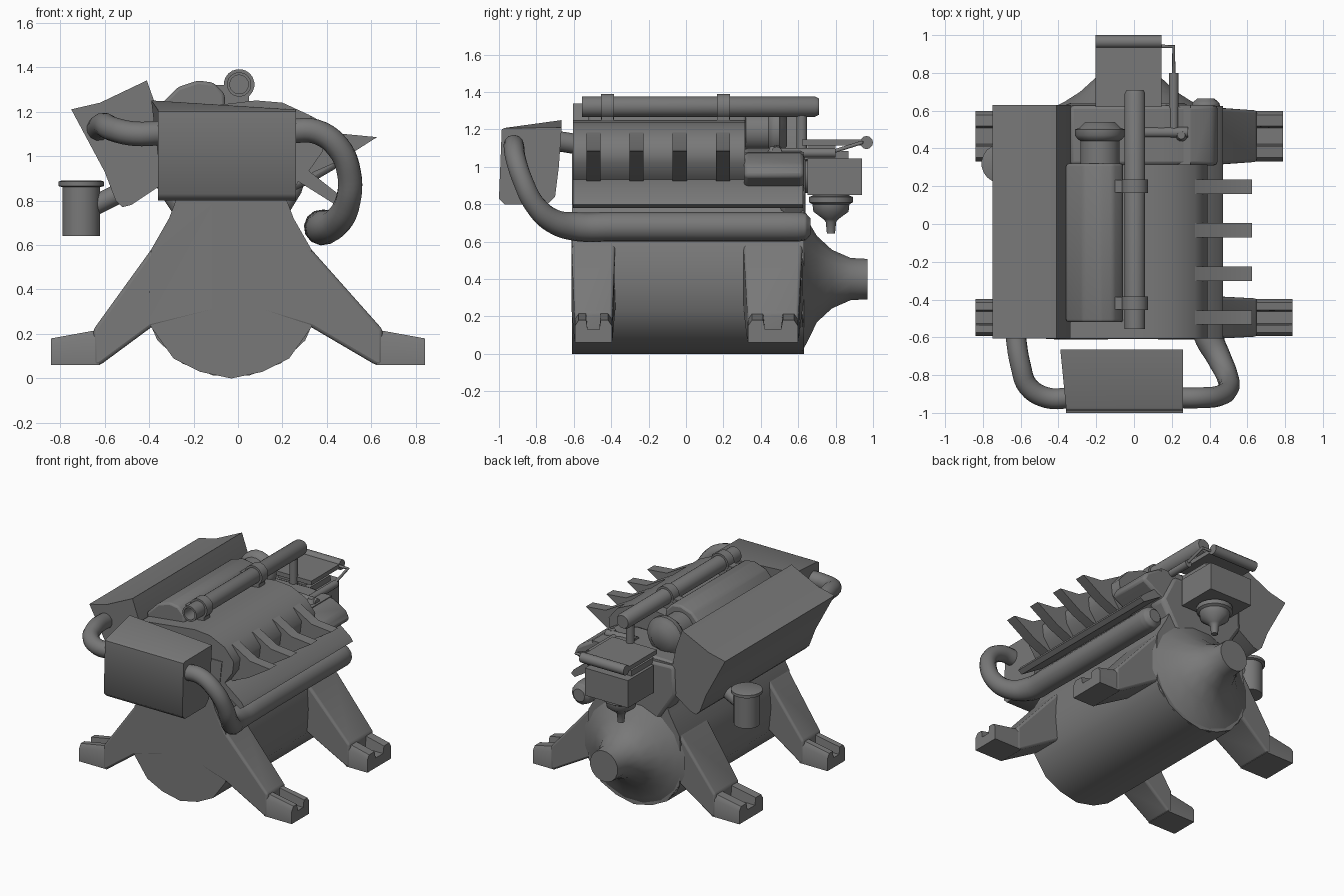
import bpy, bmesh, math

if "Cube" in bpy.data.objects:
    bpy.data.objects.remove(bpy.data.objects["Cube"])

# Dark grey paint used on every part
PAINT = bpy.data.materials.new("dark_grey")
PAINT.diffuse_color = (0.19, 0.19, 0.19, 1)
PAINT.use_nodes = True
PAINT.node_tree.nodes["Principled BSDF"].inputs["Base Color"].default_value = PAINT.diffuse_color


def finish(obj, bevel=0, seg=2, angle=50):
    obj.data.materials.clear()
    obj.data.materials.append(PAINT)
    bpy.ops.object.select_all(action='DESELECT')
    obj.select_set(True)
    bpy.context.view_layer.objects.active = obj
    if bevel:
        m = obj.modifiers.new("bevel", 'BEVEL')
        m.width, m.segments, m.limit_method = bevel, seg, 'ANGLE'
        m.angle_limit = math.radians(25)
    bpy.ops.object.shade_smooth_by_angle(angle=math.radians(angle))
    return obj


def mesh_obj(name, bm, **kw):
    bmesh.ops.recalc_face_normals(bm, faces=bm.faces)
    me = bpy.data.meshes.new(name)
    bm.to_mesh(me)
    bm.free()
    obj = bpy.data.objects.new(name, me)
    bpy.context.collection.objects.link(obj)
    return finish(obj, **kw)


def prism(name, pts, a, b, axis='y', **kw):
    """Extrude a 2D profile (xz for axis y, yz for axis x) from a to b."""
    bm = bmesh.new()
    at = (lambda p, t: (p[0], t, p[1])) if axis == 'y' else (lambda p, t: (t, p[0], p[1]))
    lo = [bm.verts.new(at(p, a)) for p in pts]
    hi = [bm.verts.new(at(p, b)) for p in pts]
    bm.faces.new(lo)
    bm.faces.new(hi)
    for i in range(len(pts)):
        j = (i + 1) % len(pts)
        bm.faces.new((lo[i], lo[j], hi[j], hi[i]))
    return mesh_obj(name, bm, **kw)


def box(name, x0, x1, y0, y1, z0, z1, **kw):
    return prism(name, [(x0, z0), (x1, z0), (x1, z1), (x0, z1)], y0, y1, **kw)


def loft(name, secs, axis='y', n=20, **kw):
    """Join elliptical rings (t, centre_u, centre_v, radius_u, radius_v)."""
    bm = bmesh.new()
    rings = []
    for t, cu, cv, ru, rv in secs:
        ring = []
        for i in range(n):
            a = math.tau * (i + 0.5) / n
            u, v = cu + ru * math.cos(a), cv + rv * math.sin(a)
            ring.append(bm.verts.new((u, t, v) if axis == 'y' else (u, v, t)))
        rings.append(ring)
    for r, s in zip(rings, rings[1:]):
        for i in range(n):
            j = (i + 1) % n
            bm.faces.new((r[i], r[j], s[j], s[i]))
    bm.faces.new(rings[0])
    bm.faces.new(rings[-1])
    return mesh_obj(name, bm, **kw)


def turned(name, cu, cv, prof, axis='y', **kw):
    return loft(name, [(t, cu, cv, r, r) for t, r in prof], axis, **kw)


def tube(name, pts, radius=1.0, smooth=True):
    """Pipe through points (x, y, z[, radius])."""
    cu = bpy.data.curves.new(name, 'CURVE')
    cu.dimensions, cu.bevel_depth, cu.bevel_resolution = '3D', 1.0, 4
    cu.use_fill_caps, cu.resolution_u = True, 5
    s = cu.splines.new('BEZIER')
    s.bezier_points.add(len(pts) - 1)
    for bp, p in zip(s.bezier_points, pts):
        bp.co = p[:3]
        bp.radius = p[3] if len(p) > 3 else radius
        bp.handle_left_type = bp.handle_right_type = 'AUTO' if smooth else 'VECTOR'
    obj = bpy.data.objects.new(name, cu)
    bpy.context.collection.objects.link(obj)
    bpy.ops.object.select_all(action='DESELECT')
    obj.select_set(True)
    bpy.context.view_layer.objects.active = obj
    bpy.ops.object.convert(target='MESH')
    return finish(bpy.context.object)


CX = -0.03  # crankshaft axis

# Crankcase with rounded sump
half = [(0.14, 0.03), (0.26, 0.09), (0.36, 0.23), (0.37, 0.4), (0.36, 0.58), (0.28, 0.72),
        (0.25, 0.8), (0.31, 0.9), (0.33, 1.08)]
prof = [(CX, 0)] + [(CX + x, z) for x, z in half] + [(CX - x, z) for x, z in reversed(half)]
prism("crankcase", prof, -0.61, 0.63)

# Bell housing and output shaft
loft("bell_housing", [(0.62, CX, 0.38, 0.40, 0.375), (0.65, CX, 0.39, 0.34, 0.33),
                      (0.70, CX, 0.40, 0.26, 0.235), (0.78, CX, 0.40, 0.17, 0.16),
                      (0.88, CX, 0.40, 0.115, 0.115), (0.97, CX, 0.40, 0.11, 0.11)], n=16)
prism("rear_shoulder", [(-0.37, 0.86), (-0.2, 0.6), (0.14, 0.6), (0.30, 0.86), (0.2, 1.06),
                        (-0.36, 1.08)], 0.5, 0.64, bevel=0.03)

# Four mounting legs with grooved feet
for side in (-1, 1):
    for end, y0, y1 in (("front", -0.61, -0.38), ("rear", 0.31, 0.62)):
        label = end + ("_right" if side > 0 else "_left")
        off = CX if side > 0 else -CX
        tip = 0.79 if label == "rear_right" else 0.84
        leg = [(0.1, 0.3), (0.36 + off, 0.23), (0.62, 0.06), (0.65, 0.06), (0.65, 0.22),
               (0.36 + off, 0.58), (0.28 + off, 0.72), (0.24 + off, 0.8), (0.1, 0.8)]
        o = prism(label + "_leg", [(side * x, z) for x, z in leg], y0, y1, bevel=0.03, seg=3)
        mid = (y0 + y1) / 2
        for v in o.data.vertices:
            if abs(v.co.x) > 0.6:
                v.co.y = mid + (v.co.y - mid) * 0.88
        w, g = (y1 - y0) * 0.43, (y1 - y0) * 0.17
        foot = [(mid - w, 0.06), (mid + w, 0.06), (mid + w, 0.19), (mid + w - 0.02, 0.22),
                (mid + g, 0.22), (mid + g * 0.8, 0.13), (mid - g * 0.8, 0.13), (mid - g, 0.22),
                (mid - w + 0.02, 0.22), (mid - w, 0.19)]
        f = prism(label + "_foot", foot, side * 0.62, side * tip, axis='x')
        for v in f.data.vertices:
            if abs(v.co.x) > 0.7 and v.co.z > 0.15:
                v.co.z -= 0.04

# Left bank cover
prism("left_bank_cover", [(-0.75, 1.21), (-0.62, 1.24), (-0.41, 1.34), (-0.36, 1.2), (-0.33, 1.05),
                          (-0.33, 0.88), (-0.48, 0.78), (-0.52, 0.77), (-0.55, 0.80),
                          (-0.60, 0.93)], -0.605, 0.63)

# Right bank: head, lower rear section, flange and port fins
prism("right_bank_head", [(-0.34, 1.0), (-0.34, 1.2), (0.08, 1.25), (0.2, 1.24), (0.32, 1.185),
                          (0.39, 1.10), (0.38, 1.02), (0.31, 0.92), (0.2, 0.85)], -0.605, 0.315)
prism("right_bank_rear", [(-0.34, 0.95), (-0.34, 1.09), (0.15, 1.1), (0.32, 1.07), (0.42, 1.01),
                          (0.45, 0.95), (0.33, 0.88), (0.2, 0.82)], 0.31, 0.63, bevel=0.02)
prism("right_flange", [(0.2, 0.97), (0.2, 0.93), (0.44, 0.78), (0.47, 0.80), (0.45, 0.83),
                       (0.31, 0.94)], -0.605, 0.625)
for i in range(4):
    y = -0.495 + i * 0.231
    prism("port_fin", [(0.30, 1.19), (0.33, 1.18), (0.47, 1.10), (0.625, 1.085), (0.46, 0.98),
                       (0.30, 0.91)], y - 0.038, y + 0.038)
loft("rear_boss", [(1.0, 0.25, 0.47, 0.07, 0.07), (1.11, 0.25, 0.47, 0.02, 0.02)], 'z', n=12)

# Valley tank and round rear cap
prism("valley_tank", [(-0.36, 1.1), (-0.36, 1.22), (-0.27, 1.31), (-0.18, 1.34), (-0.11, 1.33),
                      (-0.06, 1.28), (-0.05, 1.1)], -0.52, 0.32, bevel=0.015)
turned("tank_end_cap", -0.18, 1.19, [(0.3, 0.105), (0.44, 0.105), (0.45, 0.12), (0.47, 0.135),
                                     (0.50, 0.135), (0.51, 0.11), (0.54, 0.08)])

# Top rail, hollow at the front, with clamps
turned("top_rail", 0.005, 1.322, [(-0.4, 0.042), (-0.555, 0.042), (-0.555, 0.055),
                                  (0.69, 0.055), (0.71, 0.045)])
for y in (-0.42, 0.2):
    turned("rail_clamp", 0.005, 1.322, [(y - 0.035, 0.05), (y - 0.035, 0.069),
                                        (y + 0.035, 0.069), (y + 0.035, 0.05)])
    box("clamp_foot", -0.1, 0.05, y - 0.033, y + 0.033, 1.2, 1.32)
tube("rail_down_pipe", [(0.005, 0.62, 1.32), (0.005, 0.62, 1.03)], 0.028)

# Front air box with its skewed rear lip
o = prism("air_box", [(-0.97, 0.8), (-0.74, 0.8), (-0.70, 0.84), (-0.68, 1.0), (-0.665, 1.21),
                      (-0.97, 1.208), (-0.985, 1.2), (-1.0, 0.83)], -0.36, 0.26, axis='x')
for v in o.data.vertices:
    if v.co.x < 0 and v.co.y > -0.67:
        v.co.x, v.co.z = -0.39, 1.25

# Front pipes and right exhaust manifold
tube("left_front_pipe", [(-0.33, -0.92, 1.105), (-0.46, -0.92, 1.10), (-0.56, -0.86, 1.12),
                         (-0.60, -0.75, 1.14), (-0.63, -0.57, 1.12)], 0.055)
tube("right_manifold", [(0.22, -0.92, 1.11, .055), (0.35, -0.92, 1.11, .055),
                        (0.45, -0.91, 1.04, .055), (0.50, -0.87, 0.92, .055),
                        (0.495, -0.81, 0.80, .057), (0.45, -0.71, 0.71, .065),
                        (0.39, -0.58, 0.68, .078), (0.38, -0.4, 0.68, .08),
                        (0.38, 0.60, 0.68, .08), (0.38, 0.64, 0.68, .073), (0.38, 0.665, 0.68, .045)])

# Left oil filler cup
turned("oil_cup", -0.705, 0.32, [(0.64, 0.086), (0.86, 0.086), (0.865, 0.103), (0.885, 0.103),
                                 (0.89, 0.09)], 'z')
tube("oil_cup_neck", [(-0.68, 0.32, 0.76), (-0.58, 0.32, 0.81), (-0.46, 0.32, 0.87)], 0.045)

# Rear carburettor
box("carburettor_body", -0.2, 0.14, 0.65, 0.94, 0.85, 1.045)
box("carburettor_lid", -0.18, 0.12, 0.6, 0.87, 1.04, 1.085)
box("carburettor_plate", -0.205, 0.145, 0.62, 0.965, 1.115, 1.145)
box("carburettor_riser", -0.14, 0.08, 0.65, 0.8, 1.07, 1.12)
tube("plate_roll", [(-0.205, 0.965, 1.13), (0.145, 0.965, 1.13)], 0.035, False)
turned("float_bowl", CX, 0.775, [(0.86, 0.10), (0.845, 0.10), (0.84, 0.118), (0.81, 0.118),
                                 (0.80, 0.10), (0.76, 0.095), (0.72, 0.04), (0.705, 0.028),
                                 (0.645, 0.022)], 'z')
tube("carburettor_mount", [(CX, 0.55, 0.95), (CX, 0.68, 0.95)], 0.09)

# Throttle linkage
tube("linkage_wire", [(0.13, 0.94, 1.13), (0.21, 0.94, 1.13), (0.21, 0.78, 1.08)], 0.01, False)
tube("linkage_rod", [(0.21, 0.8, 1.075), (0.21, 0.48, 1.075)], 0.026)
tube("linkage_bar", [(0.05, 0.485, 1.09), (0.285, 0.485, 1.08)], 0.028)
